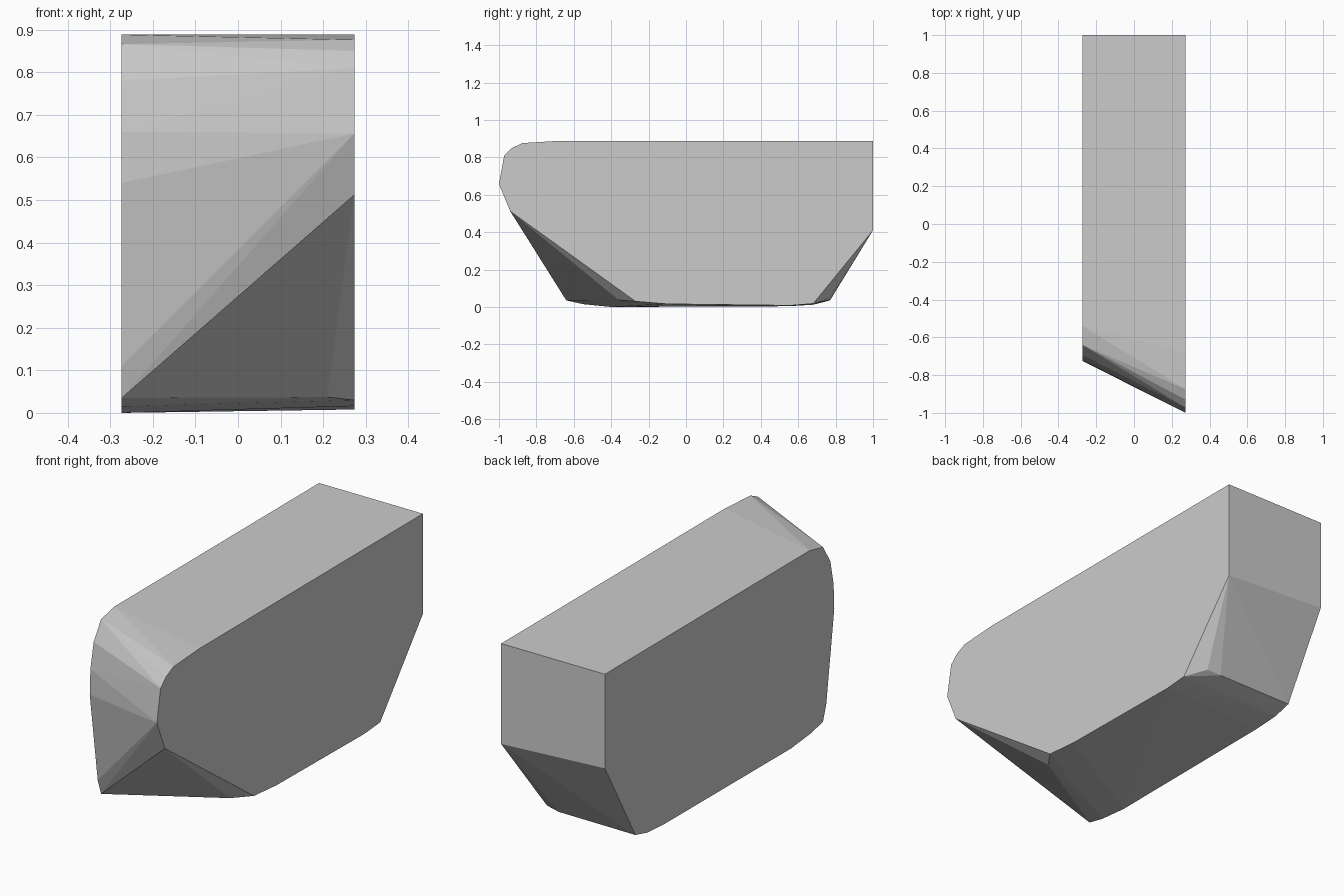
import bpy
import bmesh

cube = bpy.data.objects.get("Cube")
if cube:
    bpy.data.objects.remove(cube, do_unlink=True)

# Plain grey finish
grey = bpy.data.materials.new("plain grey")
grey.use_nodes = True
colour = (0.6, 0.6, 0.6, 1.0)
grey.diffuse_color = colour
grey.node_tree.nodes["Principled BSDF"].inputs["Base Color"].default_value = colour

HALF_WIDTH = 0.273

# Side outlines as (y, z): the left one reaches further forward
left_outline = [
    (1, 0.888), (1, 0.41), (0.68, 0.018), (0.56, 0.008), (-0.1, 0.016),
    (-0.27, 0.03), (-0.94, 0.512), (-1, 0.656), (-0.972, 0.81),
    (-0.93, 0.85), (-0.875, 0.876), (-0.68, 0.888),
]
right_outline = [
    (1, 0.888), (1, 0.44), (0.77, 0.035), (0.68, 0.012), (0.55, 0.004),
    (-0.4, 0), (-0.55, 0.015), (-0.64, 0.035), (-0.665, 0.11),
    (-0.725, 0.54), (-0.72, 0.66), (-0.695, 0.78), (-0.64, 0.866),
    (-0.54, 0.888),
]
# Small knuckles along the underside edges
knuckles = [(0.21, -0.36, 0.037), (0.2, 0.76, 0.045), (0.13, 0.77, 0.037)]

# Faceted block wrapped around the two outlines
bm = bmesh.new()
for x, outline in ((HALF_WIDTH, left_outline), (-HALF_WIDTH, right_outline)):
    for y, z in outline:
        bm.verts.new((x, y, z))
for point in knuckles:
    bm.verts.new(point)
hull = bmesh.ops.convex_hull(bm, input=bm.verts)
loose = [v for v in bm.verts if not v.link_faces]
bmesh.ops.delete(bm, geom=loose, context='VERTS')
bmesh.ops.dissolve_limit(bm, angle_limit=0.002, verts=bm.verts, edges=bm.edges)
bmesh.ops.recalc_face_normals(bm, faces=bm.faces)

mesh = bpy.data.meshes.new("wedge_block")
bm.to_mesh(mesh)
bm.free()
mesh.materials.append(grey)
block = bpy.data.objects.new("wedge_block", mesh)
bpy.context.collection.objects.link(block)
